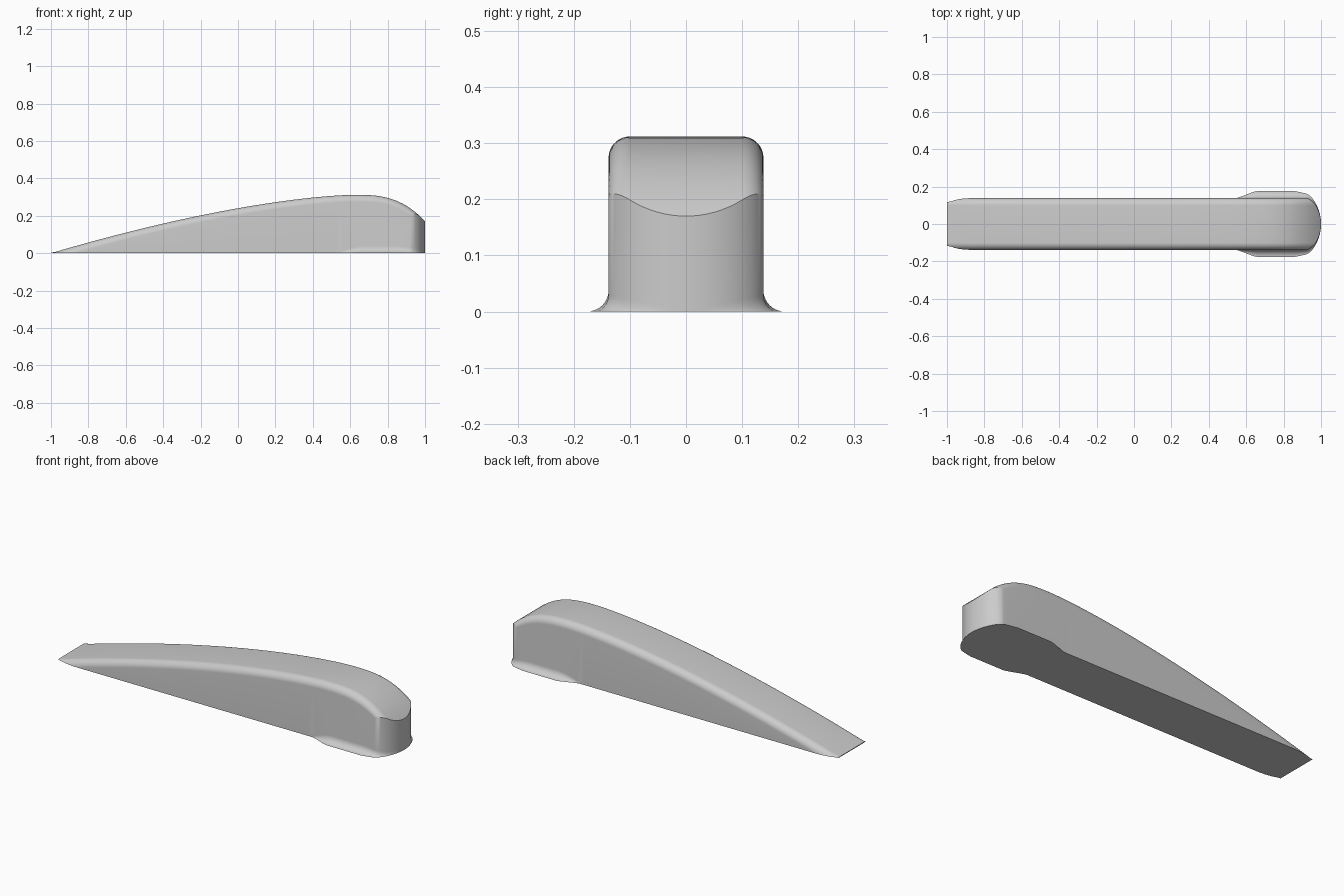
import bpy, bmesh, math

cube = bpy.data.objects.get("Cube")
if cube:
    bpy.data.objects.remove(cube, do_unlink=True)

HALF, EDGE, FOOT = 0.138, 0.038, 0.038   # half width, top edge radius, foot fillet
PEAK, TOP = 0.62, 0.312                  # highest point of the ramp
NOSE = 0.92                              # where the rounded end begins
STEPS = 10


def ramp_height(x):
    if x < PEAK:
        return max(0.004, TOP * (1 - ((PEAK - x) / (PEAK + 1)) ** 1.53))
    return TOP - 0.142 * ((x - PEAK) / (1 - PEAK)) ** 2.9


def foot_size(x):
    if x < 0.86:
        return min(1, max(0, (x - 0.55) / 0.1))
    return max(0, (1 - x) / 0.14) ** 0.75


def half_section(x, w):
    """Points from the top centre, over the round edge, down to the foot."""
    h = ramp_height(x)
    flat = HALF - EDGE
    by_height = math.acos(max(0, 1 - h / EDGE))
    by_width = math.asin(min(1, max(0, (w - flat) / EDGE)))
    sweep = min(by_height, by_width)
    pts = []
    for i in range(STEPS + 1):
        a = sweep * i / STEPS
        pts.append((min(w, flat + EDGE * math.sin(a)), h - EDGE * (1 - math.cos(a))))
    side, shoulder = pts[-1]
    size = foot_size(x)
    for i in range(STEPS + 1):
        a = math.pi / 2 * i / STEPS
        z = FOOT * math.sqrt(size) * (1 - math.sin(a))
        pts.append((side + FOOT * size * (1 - math.cos(a)), max(0, min(z, shoulder))))
    return pts


# Stations along the length, then around the rounded end
stations = [(-1 + (NOSE + 1) * i / 96, HALF) for i in range(96)]
for i in range(25):
    u = max(0, math.cos(math.pi / 2 * i / 24))
    stations.append((NOSE + (1 - NOSE) * (1 - u * u) ** 0.6, HALF * u))

# Wedge body lofted through the stations
bm = bmesh.new()
rings = []
for x, w in stations:
    half = half_section(x, w)
    loop = [(-y, z) for y, z in reversed(half)] + half
    rings.append([bm.verts.new((x, y, z)) for y, z in loop])
count = len(rings[0])
for a, b in zip(rings, rings[1:]):
    for i in range(count):
        j = (i + 1) % count
        bm.faces.new((a[i], a[j], b[j], b[i]))
bm.faces.new(rings[0])
bmesh.ops.remove_doubles(bm, verts=bm.verts, dist=0.00002)
bmesh.ops.dissolve_degenerate(bm, edges=bm.edges, dist=0.00002)
bmesh.ops.recalc_face_normals(bm, faces=bm.faces)
mesh = bpy.data.meshes.new("wedge_body")
bm.to_mesh(mesh)
bm.free()
wedge = bpy.data.objects.new("wedge_body", mesh)
bpy.context.collection.objects.link(wedge)

# Plain grey
grey = bpy.data.materials.new("plain_grey")
grey.use_nodes = True
colour = (0.6, 0.6, 0.6, 1)
grey.diffuse_color = colour
grey.node_tree.nodes["Principled BSDF"].inputs["Base Color"].default_value = colour
mesh.materials.append(grey)

bpy.ops.object.select_all(action="DESELECT")
wedge.select_set(True)
bpy.context.view_layer.objects.active = wedge
bpy.ops.object.shade_smooth_by_angle(angle=math.radians(35))
